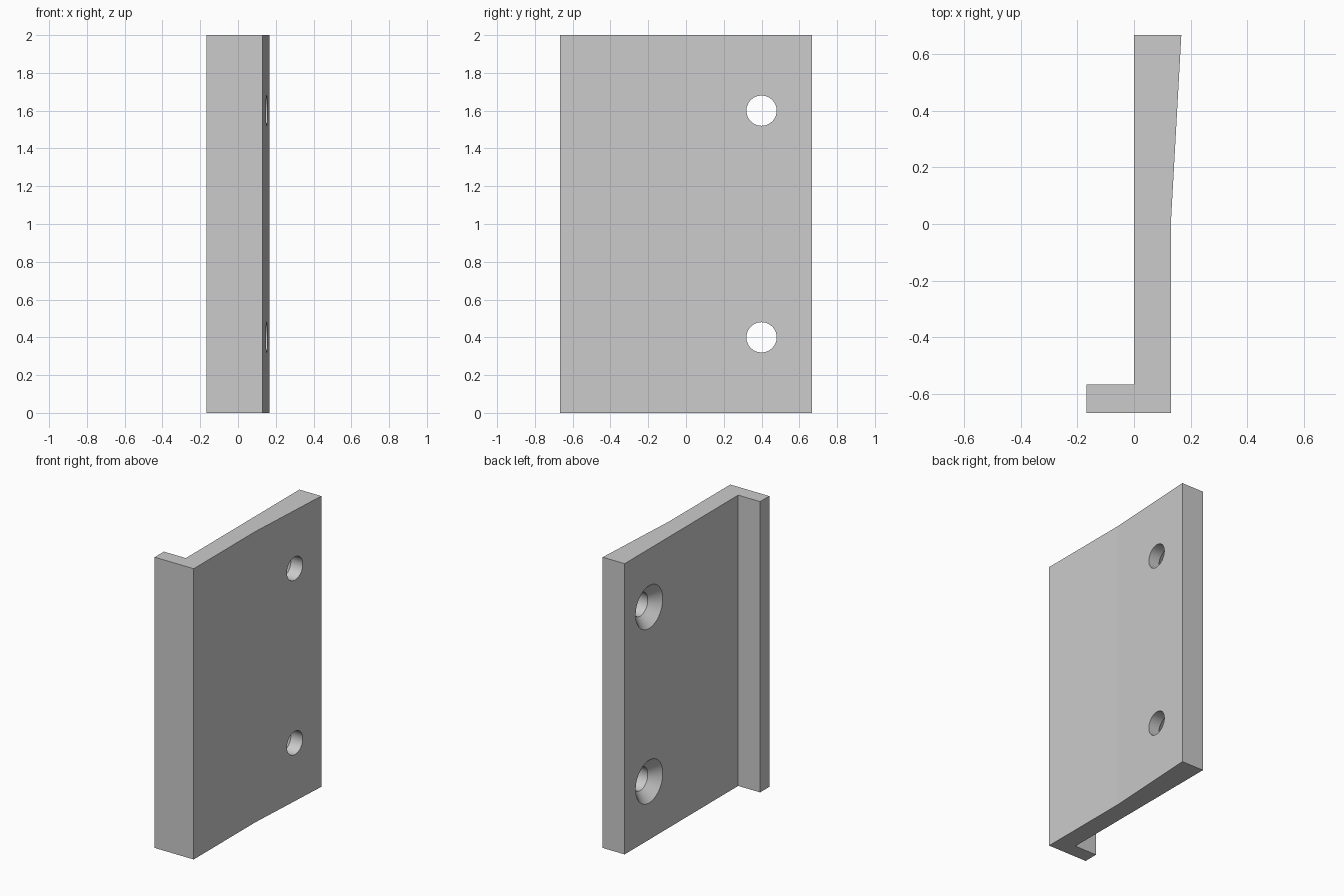
import bpy, bmesh, math
from mathutils import Matrix

if "Cube" in bpy.data.objects:
    bpy.data.objects.remove(bpy.data.objects["Cube"])

grey = bpy.data.materials.new("grey")
grey.diffuse_color = (0.6, 0.6, 0.6, 1)
grey.use_nodes = True
grey.node_tree.nodes["Principled BSDF"].inputs["Base Color"].default_value = grey.diffuse_color


def make_object(name, bm):
    bmesh.ops.recalc_face_normals(bm, faces=bm.faces)
    mesh = bpy.data.meshes.new(name)
    bm.to_mesh(mesh)
    bm.free()
    mesh.materials.append(grey)
    obj = bpy.data.objects.new(name, mesh)
    bpy.context.collection.objects.link(obj)
    return obj


# Plate with a tapered back half and a lip along the front edge
profile = [(-0.167, -0.667), (0.13, -0.667), (0.13, 0), (0.167, 0.667),
           (0, 0.667), (0, -0.567), (-0.167, -0.567)]
bm = bmesh.new()
base = bm.faces.new([bm.verts.new((x, y, 0)) for x, y in profile])
top = bmesh.ops.extrude_face_region(bm, geom=[base])["geom"]
bmesh.ops.translate(bm, vec=(0, 0, 2),
                    verts=[v for v in top if isinstance(v, bmesh.types.BMVert)])
plate = make_object("lipped_plate", bm)


# Countersunk screw hole cutter: cone into a straight bore along x
def hole_cutter(name, y, z, sides=64):
    bm = bmesh.new()
    rings = []
    for x, r in [(-0.02, 0.167), (0.067, 0.08), (0.3, 0.08)]:
        rings.append([bm.verts.new((x, y + r * math.cos(a), z + r * math.sin(a)))
                      for a in (2 * math.pi * i / sides for i in range(sides))])
    for a, b in zip(rings, rings[1:]):
        for i in range(sides):
            j = (i + 1) % sides
            bm.faces.new((a[i], a[j], b[j], b[i]))
    bm.faces.new(rings[0])
    bm.faces.new(rings[-1])
    cutter = make_object(name, bm)
    cutter.hide_render = True
    return cutter


bpy.context.view_layer.objects.active = plate
plate.select_set(True)
for name, z in (("lower_hole_cutter", 0.4), ("upper_hole_cutter", 1.6)):
    cutter = hole_cutter(name, 0.4, z)
    mod = plate.modifiers.new(name, "BOOLEAN")
    mod.operation = "DIFFERENCE"
    mod.solver = "EXACT"
    mod.object = cutter
    bpy.ops.object.modifier_apply(modifier=mod.name)
    bpy.data.objects.remove(cutter)

# Smooth bores; the shallow taper crease stays sharp
bpy.ops.object.shade_smooth_by_angle(angle=math.radians(30))
for p in plate.data.polygons:
    if p.area > 0.05:
        p.use_smooth = False
